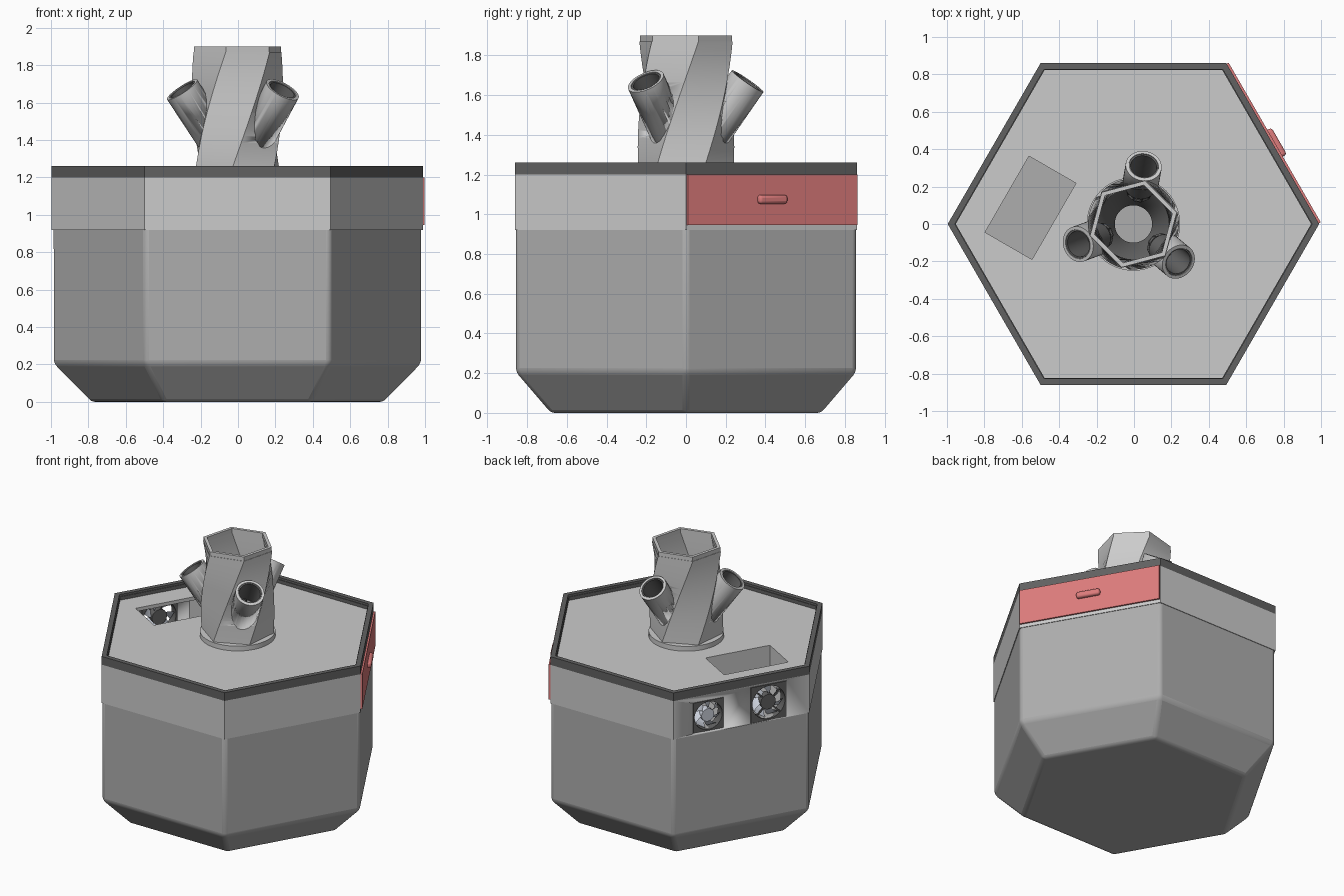
import bpy, bmesh
from math import sin, cos, pi, radians
from mathutils import Matrix, Vector

if "Cube" in bpy.data.objects:
    bpy.data.objects.remove(bpy.data.objects["Cube"])

CX, R = -0.003, 0.993          # hexagon centre and circumradius
APO = R * cos(pi / 6)
SHIFT = Matrix.Translation((CX, 0, 0))


def material(name, rgb):
    m = bpy.data.materials.new(name)
    m.diffuse_color = (*rgb, 1)
    m.use_nodes = True
    m.node_tree.nodes["Principled BSDF"].inputs["Base Color"].default_value = m.diffuse_color
    return m


RED = material("red", (0.72, 0.20, 0.20))
MID = material("mid_grey", (0.42, 0.42, 0.42))
DARK = material("dark_grey", (0.12, 0.12, 0.12))
GREEN = material("green", (0.35, 0.75, 0.45))
PALE = material("pale_grey", (0.62, 0.66, 0.74))


def finish(name, bm, mat=None, matrix=Matrix(), bevel=0, smooth=True):
    bmesh.ops.recalc_face_normals(bm, faces=bm.faces)
    bm.transform(SHIFT @ matrix)
    me = bpy.data.meshes.new(name)
    bm.to_mesh(me)
    bm.free()
    ob = bpy.data.objects.new(name, me)
    bpy.context.collection.objects.link(ob)
    if mat:
        me.materials.append(mat)
    if smooth:
        bpy.ops.object.select_all(action='DESELECT')
        ob.select_set(True)
        bpy.context.view_layer.objects.active = ob
        bpy.ops.object.shade_smooth_by_angle(angle=radians(30))
    if bevel:
        b = ob.modifiers.new("bevel", 'BEVEL')
        b.width, b.segments = bevel, 3
    return ob


def ring(n, r, z, rot=0.0, square=False):
    pts = []
    for i in range(n):
        a = rot + 2 * pi * i / n
        k = r / max(abs(cos(a)), abs(sin(a))) if square else r
        pts.append(Vector((k * cos(a), k * sin(a), z)))
    return pts


def loft(name, rings, mode='cap', **kw):
    """Skin rings; mode: cap (solid), loop (last joins first), open."""
    bm = bmesh.new()
    vs = [[bm.verts.new(p) for p in r] for r in rings]
    n = len(vs[0])
    pairs = list(zip(vs, vs[1:])) + ([(vs[-1], vs[0])] if mode == 'loop' else [])
    for a, b in pairs:
        for i in range(n):
            j = (i + 1) % n
            bm.faces.new((a[i], a[j], b[j], b[i]))
    if mode == 'cap':
        bm.faces.new(vs[0])
        bm.faces.new(vs[-1])
    return finish(name, bm, **kw)


def hollow(name, n, ro, ri, z0, z1, rot=0.0, **kw):
    return loft(name, [ring(n, ro, z0, rot), ring(n, ro, z1, rot),
                       ring(n, ri, z1, rot), ring(n, ri, z0, rot)], 'loop', **kw)


def box(name, size, matrix, **kw):
    bm = bmesh.new()
    bmesh.ops.create_cube(bm, size=1, matrix=Matrix.Diagonal((*size, 1)))
    return finish(name, bm, matrix=matrix, **kw)


def face_matrix(deg, along, z, out=APO):
    """Frame on a hexagon side: x along the side, y up, z outward."""
    a = radians(deg)
    n, u, k = Vector((cos(a), sin(a), 0)), Vector((-sin(a), cos(a), 0)), Vector((0, 0, 1))
    m = Matrix((u, k, n)).transposed().to_4x4()
    return Matrix.Translation(n * out + u * along + k * z) @ m


def cut(ob, cutter):
    cutter.hide_render = True
    m = ob.modifiers.new("cut", 'BOOLEAN')
    m.operation, m.object, m.solver = 'DIFFERENCE', cutter, 'EXACT'
    bpy.context.view_layer.objects.active = ob
    bpy.ops.object.modifier_apply(modifier=m.name)


def drop(*obs):
    for o in obs:
        bpy.data.objects.remove(o)


# Tank, upper band, rim and lid
loft("tank", [ring(6, 0.785, 0), ring(6, 0.988, 0.205), ring(6, 0.988, 0.945)],
     mat=MID, bevel=0.02)
band = hollow("upper_band", 6, R, 0.96, 0.92, 1.20)
hollow("lid_rim", 6, R, 0.955, 1.20, 1.26, mat=DARK)
hollow("lid_rim_lip", 6, 0.972, 0.95, 1.20, 1.245, mat=DARK)
lid = loft("lid", [ring(6, 0.96, 1.195), ring(6, 0.96, 1.22)])
hole = loft("lid_bore", [ring(48, 0.2, 1.1), ring(48, 0.2, 1.3)])
hatch = box("hatch_cutter", (0.47, 0.2, 0.29), face_matrix(150, 0.2, 1.2, 0.52))
cut(lid, hole)
cut(lid, hatch)
drop(hole, hatch)

# Pocket below the lid opening
box("pocket_inner_wall", (0.49, 0.26, 0.01), face_matrix(150, 0.2, 1.07, 0.37))
for i, d in enumerate((-0.04, 0.44)):
    box(f"pocket_end_wall_{i}", (0.01, 0.26, 0.46), face_matrix(150, d, 1.07, 0.6))


# Fans set into the back left side
def fan(name, along, z, size, hub_mat, struts):
    M = face_matrix(150, along, z)
    h, depth = size / 2, 0.07
    c = box(name + "_cutter", (size + 0.006, size + 0.006, 0.3), M)
    cut(band, c)
    drop(c)
    r = h * 0.92
    loft(name + "_frame", [ring(40, h, -depth, pi / 4, True), ring(40, h, 0, pi / 4, True),
                           ring(40, r, 0, pi / 4), ring(40, r, -depth, pi / 4)],
         'loop', mat=DARK, matrix=M)
    loft(name + "_hub", [ring(24, h * 0.42, -depth + 0.005), ring(24, h * 0.42, -0.008)],
         mat=hub_mat, matrix=M)
    bm = bmesh.new()
    for i in range(7):
        a = 2 * pi * i / 7
        prev = None
        for s in range(4):
            rr = h * (0.4 + 0.48 * s / 3)
            lean = a + 0.12 * s
            pair = [bm.verts.new((rr * cos(t), rr * sin(t), zz))
                    for t, zz in ((lean, -0.055), (lean + 0.6, -0.015))]
            if prev:
                bm.faces.new((prev[0], prev[1], pair[1], pair[0]))
            prev = pair
    finish(name + "_blades", bm, PALE, M)
    for i in range(struts):
        rot = Matrix.Rotation(pi / 4 + 2 * pi * i / struts, 4, 'Z')
        box(f"{name}_strut_{i}", (h * 0.55, 0.01, 0.008),
            M @ rot @ Matrix.Translation((h * 0.67, 0, -0.006)), mat=DARK)


fan("small_fan", -0.24, 1.045, 0.22, PALE, 0)
fan("large_fan", 0.2, 1.055, 0.26, DARK, 4)

# Red front panel with handle
box("red_panel", (0.985, 0.255, 0.03), face_matrix(30, 0, 1.0725, APO - 0.003), mat=RED)
box("panel_handle", (0.165, 0.045, 0.04), face_matrix(30, -0.005, 1.075, APO + 0.017),
    mat=RED, bevel=0.015)

# Twisted hexagonal tower
Z0, Z1, TWIST, TOP = 1.22, 1.87, radians(54), radians(15)


def twisted(r, z0=Z0, z1=Z1, steps=16):
    zs = [z0 + (z1 - z0) * i / steps for i in range(steps + 1)]
    return [ring(6, r, z, TOP - TWIST * (Z1 - z) / (Z1 - Z0)) for z in zs]


tower = loft("tower", twisted(0.243) + twisted(0.218)[::-1], 'loop')
core = loft("tower_core", twisted(0.225, 1.1, 1.95))
hollow("tower_collar", 6, 0.24, 0.215, Z1, 1.90, TOP)
hollow("tower_flange", 48, 0.25, 0.2, Z0, 1.255)
hollow("seal_ring", 48, 0.206, 0.19, 1.25, 1.27, mat=GREEN)
loft("funnel", [ring(48, 0.2, 1.25), ring(48, 0.15, 1.20), ring(48, 0.1, 1.08)],
     'open', mat=DARK)

# Three angled planting tubes, each with a basket
EL = radians(55)
for i, deg in enumerate((80, 200, 320)):
    a = radians(deg)
    axis = Vector((cos(EL) * cos(a), cos(EL) * sin(a), sin(EL)))
    mouth = Vector((0.315 * cos(a), 0.315 * sin(a), 1.67))
    M = Matrix.Translation(mouth) @ axis.to_track_quat('Z', 'Y').to_matrix().to_4x4()
    bore = loft("bore", [ring(32, 0.078, -0.42), ring(32, 0.078, 0.05)], matrix=M)
    cut(tower, bore)
    drop(bore)
    tube = hollow(f"tube_{i}", 32, 0.097, 0.08, -0.40, 0, matrix=M)
    cut(tube, core)
    hollow(f"basket_collar_{i}", 32, 0.079, 0.07, -0.2, -0.004, mat=DARK, matrix=M)
    cup = [ring(10, 0.072 * cos(t), -0.2 - 0.085 * sin(t))
           for t in (0, 0.4, 0.8, 1.2, 1.45)]
    basket = loft(f"basket_{i}", cup, 'open', mat=DARK, matrix=M, smooth=False)
    w = basket.modifiers.new("mesh", 'WIREFRAME')
    w.thickness = 0.014
drop(core)
